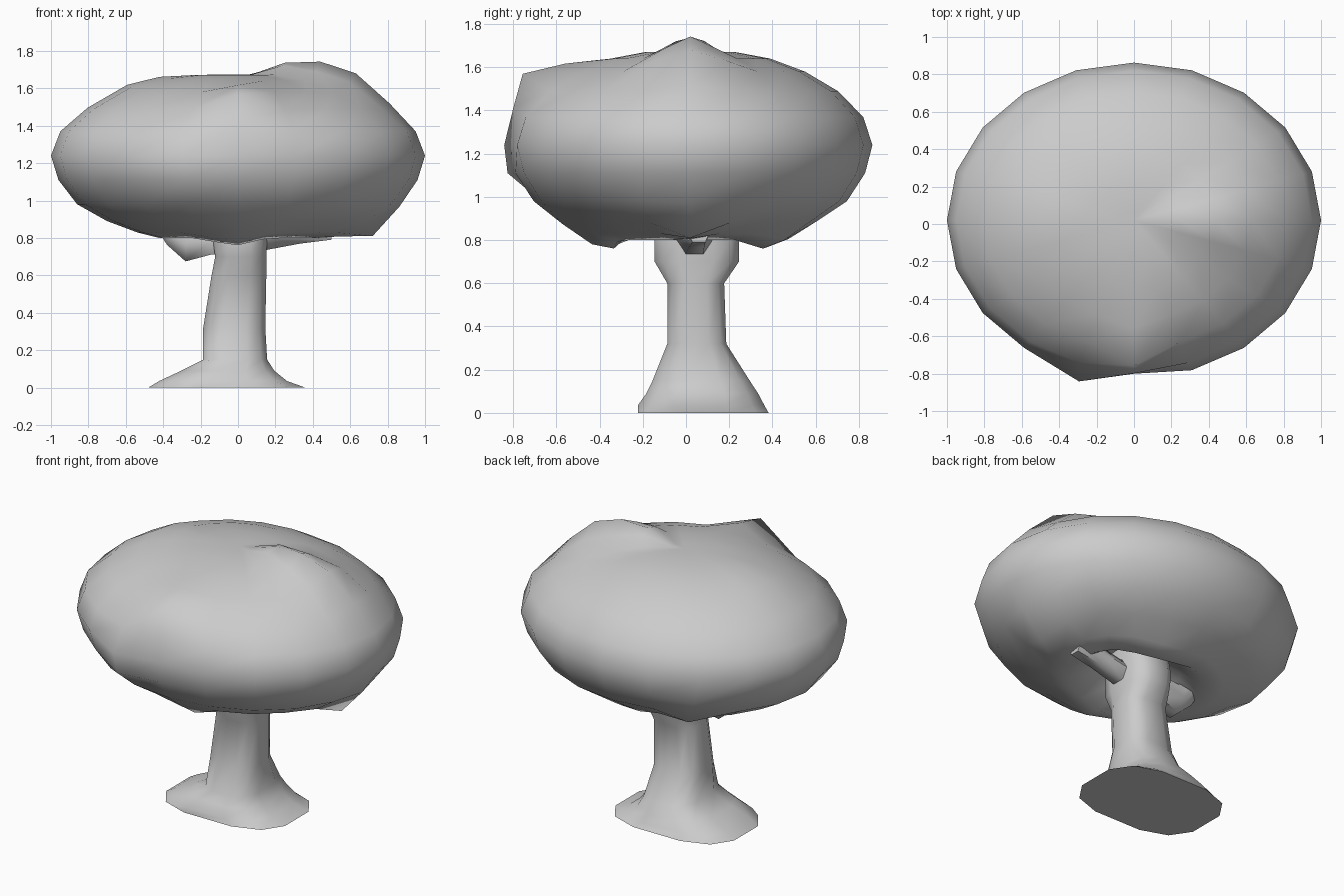
import bpy, bmesh, math
from mathutils import Vector

if "Cube" in bpy.data.objects:
    bpy.data.objects.remove(bpy.data.objects["Cube"])


def loft(name, rings, angle=60):
    """Skin a list of equal-length point rings and cap both ends."""
    bm = bmesh.new()
    loops = [[bm.verts.new(p) for p in ring] for ring in rings]
    n = len(loops[0])
    for a, b in zip(loops, loops[1:]):
        for i in range(n):
            j = (i + 1) % n
            bm.faces.new((a[i], a[j], b[j], b[i]))
    for cap in (loops[0], loops[-1]):
        mid = bm.verts.new(sum((v.co for v in cap), Vector()) / n)
        for i in range(n):
            bm.faces.new((cap[i], cap[(i + 1) % n], mid))
    bmesh.ops.recalc_face_normals(bm, faces=bm.faces)
    mesh = bpy.data.meshes.new(name)
    bm.to_mesh(mesh)
    bm.free()
    ob = bpy.data.objects.new(name, mesh)
    bpy.context.collection.objects.link(ob)
    bpy.ops.object.select_all(action='DESELECT')
    ob.select_set(True)
    bpy.context.view_layer.objects.active = ob
    bpy.ops.object.shade_smooth_by_angle(angle=math.radians(angle))
    return ob


# Canopy: squashed 20-sided dome with a hollow underside
profile = [(.10, .98), (.28, .88), (.42, .80), (.54, .83), (.70, .89), (.86, .98),
           (.96, 1.11), (1, 1.24), (.95, 1.37), (.81, 1.49), (.63, 1.58),
           (.44, 1.64), (.25, 1.67), (.08, 1.675)]
# Lumps pulled out of the surface: centre, offset, reach
lumps = [((.35, .02, 1.65), (0, 0, .09), .2),
         ((.63, .02, 1.58), (0, 0, .10), .24),
         ((0, -.67, 1.49), (0, -.10, .08), .25),
         ((0, -.80, 1.37), (0, .04, 0), .2),
         ((-.02, -.42, .83), (0, 0, -.05), .2),
         ((.70, .02, .89), (.02, 0, -.08), .2),
         ((-.50, .71, .98), (.08, .01, -.10), .2),
         ((-.30, -.78, 1.14), (.02, -.08, 0), .2),
         ((.10, .36, .80), (0, 0, -.04), .25),
         ((-.60, .02, 1.58), (.04, 0, .04), .25)]


def canopy_point(r, z, i):
    a = math.tau * i / 20
    p = Vector((r * math.cos(a), .02 + .843 * r * math.sin(a), z))
    move = Vector()
    for centre, offset, reach in lumps:
        d = (p - Vector(centre)).length / reach
        if d < 1:
            move += Vector(offset) * (1 - d * d)
    return p + move


loft("canopy", [[canopy_point(r, z, i) for i in range(20)] for r, z in profile], 70)

# Trunk: squarish rings given as z and x/y extents, flaring into the roots
trunk = [(0, -.49, .37, -.23, .39), (.035, -.43, .27, -.23, .37),
         (.09, -.31, .20, -.19, .34), (.15, -.19, .16, -.16, .30),
         (.32, -.19, .15, -.09, .19), (.60, -.145, .155, -.09, .18),
         (.70, -.125, .155, -.15, .25), (.80, -.14, .16, -.15, .25),
         (1.0, -.14, .16, -.12, .2)]


def trunk_ring(z, x0, x1, y0, y1, sides=12):
    ring = []
    for i in range(sides):
        a = math.tau * (i + .5) / sides
        c, s = math.cos(a), math.sin(a)
        c, s = math.copysign(abs(c) ** .7, c), math.copysign(abs(s) ** .7, s)
        ring.append(((x0 + x1) / 2 + (x1 - x0) / 2 * c,
                     (y0 + y1) / 2 + (y1 - y0) / 2 * s, z))
    return ring


loft("trunk", [trunk_ring(*r) for r in trunk])


# Branches: six-sided arms running from the trunk up into the canopy
def branch(name, path):
    rings = []
    for x, y, z, ry, rz in path:
        rings.append([(x, y + ry * math.cos(math.tau * k / 6),
                       z + rz * math.sin(math.tau * k / 6)) for k in range(6)])
    loft(name, rings)


branch("left_branch", [(-.02, .04, .79, .09, .09), (-.14, .04, .79, .08, .09),
                       (-.28, .03, .77, .08, .11), (-.38, .03, .85, .07, .10),
                       (-.44, .03, .93, .06, .08)])
branch("right_branch", [(.05, .04, .79, .09, .09), (.17, .04, .80, .08, .07),
                        (.33, .05, .83, .07, .07), (.50, .06, .86, .06, .08)])
